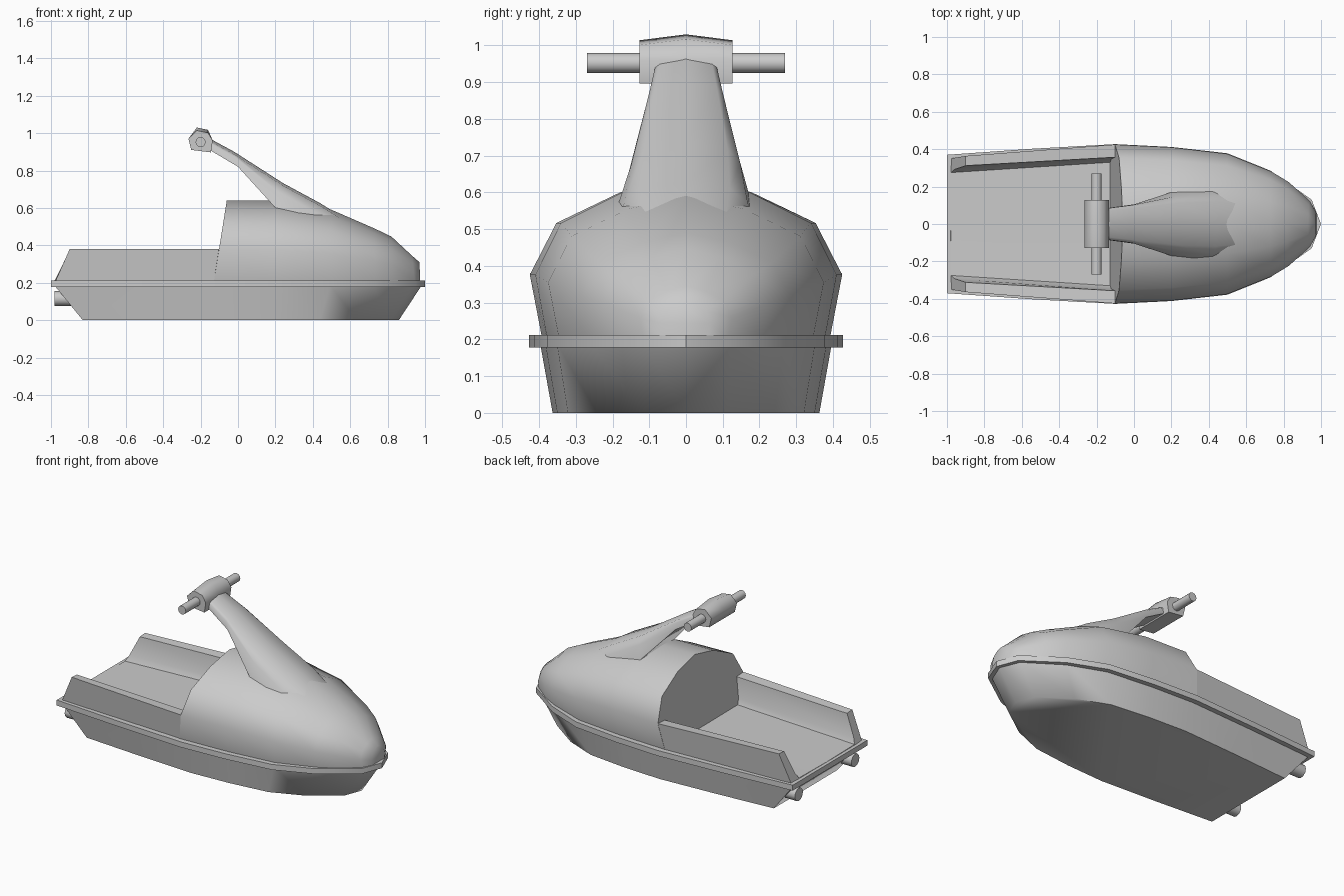
import bpy, bmesh, math
from mathutils import Vector

old = bpy.data.objects.get("Cube")
if old:
    bpy.data.objects.remove(old, do_unlink=True)

GREY = (0.6, 0.6, 0.6, 1)
grey = bpy.data.materials.new("plain grey")
grey.use_nodes = True
grey.diffuse_color = GREY
for node in grey.node_tree.nodes:
    if node.type == 'BSDF_PRINCIPLED':
        node.inputs["Base Color"].default_value = GREY


def loft(name, rings, angle=40):
    """Skin a list of equal closed rings and cap both ends."""
    bm = bmesh.new()
    rows = [[bm.verts.new(p) for p in ring] for ring in rings]
    n = len(rows[0])
    for a, b in zip(rows, rows[1:]):
        for i in range(n):
            j = (i + 1) % n
            bm.faces.new((a[i], a[j], b[j], b[i]))
    bm.faces.new(rows[0][::-1])
    bm.faces.new(rows[-1])
    bmesh.ops.recalc_face_normals(bm, faces=bm.faces)
    mesh = bpy.data.meshes.new(name)
    bm.to_mesh(mesh)
    bm.free()
    obj = bpy.data.objects.new(name, mesh)
    bpy.context.collection.objects.link(obj)
    mesh.materials.append(grey)
    bpy.ops.object.select_all(action='DESELECT')
    obj.select_set(True)
    bpy.context.view_layer.objects.active = obj
    bpy.ops.object.shade_smooth_by_angle(angle=math.radians(angle))
    return obj


def mirrored(half):
    """Complete a half ring (from +y side to the middle) across y = 0."""
    return half + [(x, -y, z) for x, y, z in reversed(half) if y > 1e-6]


def rod(name, start, end, radius, sides=12):
    start, end = Vector(start), Vector(end)
    turn = (end - start).to_track_quat('Z', 'Y')
    circle = [turn @ Vector((radius * math.cos(math.tau * i / sides),
                             radius * math.sin(math.tau * i / sides), 0)) for i in range(sides)]
    return loft(name, [[start + c for c in circle], [end + c for c in circle]])


# Plan outline shared by the hull and the bumper rim
outline = [(-1, .37), (-.55, .402), (-.1, .427), (.2, .412), (.5, .378),
           (.73, .285), (.95, .13), (1, 0)]


def plan(z, x_min, x_max, width):
    return mirrored([(x_min + (x + 1) / 2 * (x_max - x_min), y * width, z) for x, y, in outline])


loft("hull", [plan(0, -.83, .86, .85), plan(.19, -.985, .985, .93)], 75)
loft("bumper_rim", [plan(.178, -1, 1, 1), plan(.212, -1, 1, 1)])

# Front deck: one cross-section scaled along the length, raked at both ends
section = [(.92, 0), (1, .4), (.83, .72), (.42, .91), (0, 1)]
stations = [(-.13, -.06, .425, .64), (.2, .2, .41, .64), (.5, .5, .375, .59),
            (.73, .73, .283, .49), (.83, .82, .225, .447), (.945, .93, .125, .345),
            (.975, .97, .065, .31)]
rings = []
for x_base, x_top, w, top in stations:
    rings.append(mirrored([(x_base + (x_top - x_base) * t, w * s, .2 + (top - .2) * t)
                           for s, t in section]))
loft("front_deck", rings, 50)

# Footwell: floor and both thick side walls as one trough
rear = [(-.98, .35, .2), (-.9, .364, .38), (-.9, .312, .376), (-.96, .292, .25),
        (-.978, .275, .216), (-.98, 0, .214)]
front = [(-.13, .39, .2), (-.102, .425, .38), (-.102, .357, .376), (-.12, .347, .25),
         (-.127, .33, .216), (-.127, 0, .214)]
loft("footwell", [mirrored(rear), mirrored(front)], 60)

# Steering pole: (top x, top z, bottom x, bottom z, top half width, bottom half width)
pole = [(-.14, .965, -.16, .915, .083, .083), (-.02, .9, 0, .82, .098, .105),
        (.24, .733, .2, .6, .133, .17), (.44, .625, .4, .49, .14, .21),
        (.64, .5, .6, .4, .12, .15)]
rings = []
for xt, zt, xb, zb, wt, wb in pole:
    rings.append(mirrored([(xb, wb, zb), (xt * .6 + xb * .4, wt * .6 + wb * .4, zt * .6 + zb * .4),
                           (xt, wt * .85, zt - .014), (xt, 0, zt)]))
loft("steering_pole", rings, 65)

# Handlebar with a faceted, slightly crowned centre housing
profile = [(-.265, .97), (-.22, 1.03), (-.16, 1.017), (-.135, .96), (-.145, .897), (-.25, .91)]
rings = []
for y in (-.127, 0, .127):
    rings.append([(x, y, z - (.016 if y and z > 1 else 0)) for x, z in profile])
loft("handlebar_housing", rings, 70)
rod("handlebar", (-.2, -.27, .952), (-.2, .27, .952), .027)

# Twin outlet pipes at the stern
for side, label in ((1, "left"), (-1, "right")):
    rod(label + "_outlet_pipe", (-.98, side * .28, .115), (-.8, side * .28, .115), .04)
